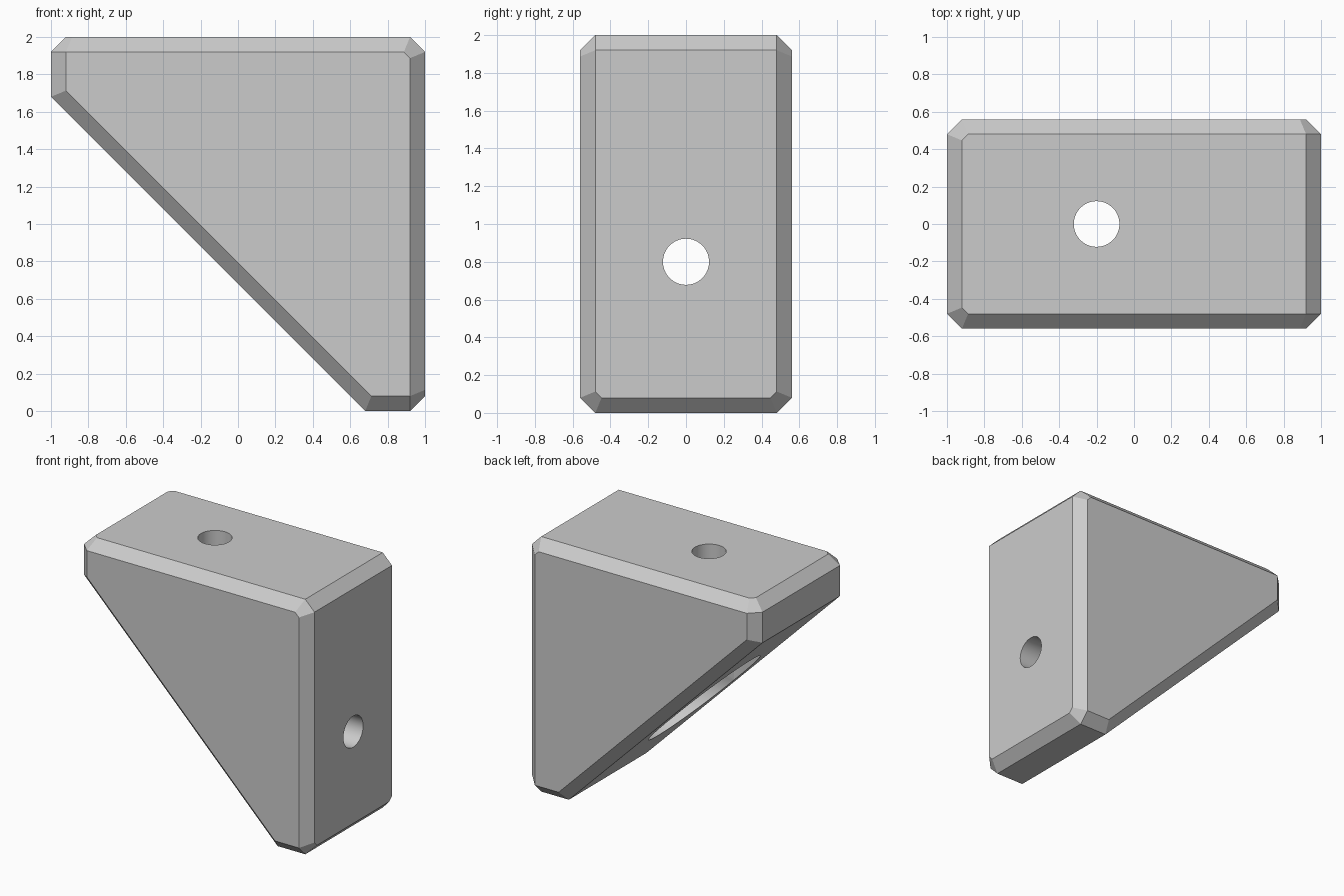
import bpy, bmesh, math
from mathutils import Vector, Matrix

cube = bpy.data.objects.get("Cube")
if cube:
    bpy.data.objects.remove(cube, do_unlink=True)

HALF_DEPTH = 0.56
CHAMFER = 0.08
HOLE_RADIUS = 0.122
BORE_RADIUS = 0.365
WALL = 0.32
HOLE_X, HOLE_Z = -0.2, 0.8

grey = bpy.data.materials.new("plain_grey")
grey.use_nodes = True
grey.diffuse_color = (0.6, 0.6, 0.6, 1)
grey.node_tree.nodes["Principled BSDF"].inputs["Base Color"].default_value = (0.6, 0.6, 0.6, 1)


def make_object(name, bm):
    mesh = bpy.data.meshes.new(name)
    bmesh.ops.recalc_face_normals(bm, faces=bm.faces[:])
    bm.to_mesh(mesh)
    bm.free()
    mesh.materials.append(grey)
    obj = bpy.data.objects.new(name, mesh)
    bpy.context.collection.objects.link(obj)
    return obj


def cut(bm, point, normal):
    """Slice off everything beyond a plane and cap the opening."""
    result = bmesh.ops.bisect_plane(
        bm, geom=bm.verts[:] + bm.edges[:] + bm.faces[:], dist=1e-5,
        plane_co=point, plane_no=normal, clear_outer=True)
    edges = [e for e in result["geom_cut"] if isinstance(e, bmesh.types.BMEdge)]
    if len(edges) > 2:
        bmesh.ops.contextual_create(bm, geom=edges)


# Bracket body: a block sliced along the diagonal
bm = bmesh.new()
bmesh.ops.create_cube(bm, size=2, matrix=Matrix.Translation((0, 0, 1))
                      @ Matrix.Diagonal((1, HALF_DEPTH, 1, 1)))
top, bottom = Vector((0, 0, 1)), Vector((0, 0, -1))
right, left = Vector((1, 0, 0)), Vector((-1, 0, 0))
slant = Vector((-1, 0, -1)).normalized()
centre = Vector((0, 0, 1))
distance = {"top": 1, "bottom": 1, "right": 1, "left": 1,
            "slant": (Vector((0.68, 0, 0)) - centre).dot(slant)}
walls = {"top": top, "bottom": bottom, "right": right, "left": left, "slant": slant}
cut(bm, (0.68, 0, 0), slant)

# Chamfers on the three square corners of the outline
for a, b in (("top", "right"), ("top", "left"), ("bottom", "right")):
    n = walls[a] + walls[b]
    cut(bm, centre + n * (1 - CHAMFER / 2), n)

# Chamfers around the front and back faces, then the small corner facets
for side in (-1, 1):
    out = Vector((0, side, 0))
    for key, wall in walls.items():
        on_edge = centre + wall * distance[key] + out * (HALF_DEPTH - CHAMFER)
        cut(bm, on_edge, wall + out)
    inner = HALF_DEPTH - CHAMFER
    for a, b, main in ((left, out, top), (right, top, out), (right, out, bottom)):
        if main is bottom:
            a, b, main = bottom, out, right
        # Each facet runs through the outer ends of two neighbouring chamfers
        reach = lambda v: HALF_DEPTH if v is out else 1
        corner = (centre + a * reach(a) + b * (reach(b) - CHAMFER)
                  + main * (reach(main) - CHAMFER))
        cut(bm, corner, a + b + main * math.sqrt(2))

body = make_object("corner_bracket", bm)


# Screw holes with wide bores that open on the diagonal face
def cylinder_cutter(name, radius, start, end):
    start, end = Vector(start), Vector(end)
    axis = end - start
    bm = bmesh.new()
    bmesh.ops.create_cone(
        bm, cap_ends=True, segments=64, radius1=radius, radius2=radius, depth=axis.length,
        matrix=Matrix.Translation((start + end) / 2) @ axis.to_track_quat("Z", "Y").to_matrix().to_4x4())
    obj = make_object(name, bm)
    obj.hide_render = True
    obj.hide_set(True)
    return obj


cutters = [
    cylinder_cutter("top_bore_cutter", BORE_RADIUS, (HOLE_X, 0, -0.2), (HOLE_X, 0, 2 - WALL)),
    cylinder_cutter("side_bore_cutter", BORE_RADIUS, (-1.2, 0, HOLE_Z), (1 - WALL, 0, HOLE_Z)),
    cylinder_cutter("top_hole_cutter", HOLE_RADIUS, (HOLE_X, 0, 1), (HOLE_X, 0, 2.2)),
    cylinder_cutter("side_hole_cutter", HOLE_RADIUS, (0, 0, HOLE_Z), (1.2, 0, HOLE_Z)),
]
bpy.context.view_layer.objects.active = body
body.select_set(True)
for cutter in cutters:
    mod = body.modifiers.new(cutter.name, "BOOLEAN")
    mod.operation = "DIFFERENCE"
    mod.solver = "EXACT"
    mod.object = cutter
    bpy.ops.object.modifier_apply(modifier=mod.name)
for cutter in cutters:
    bpy.data.objects.remove(cutter, do_unlink=True)

# Smooth hole walls, crisp chamfers
bpy.ops.object.shade_smooth_by_angle(angle=math.radians(20))
